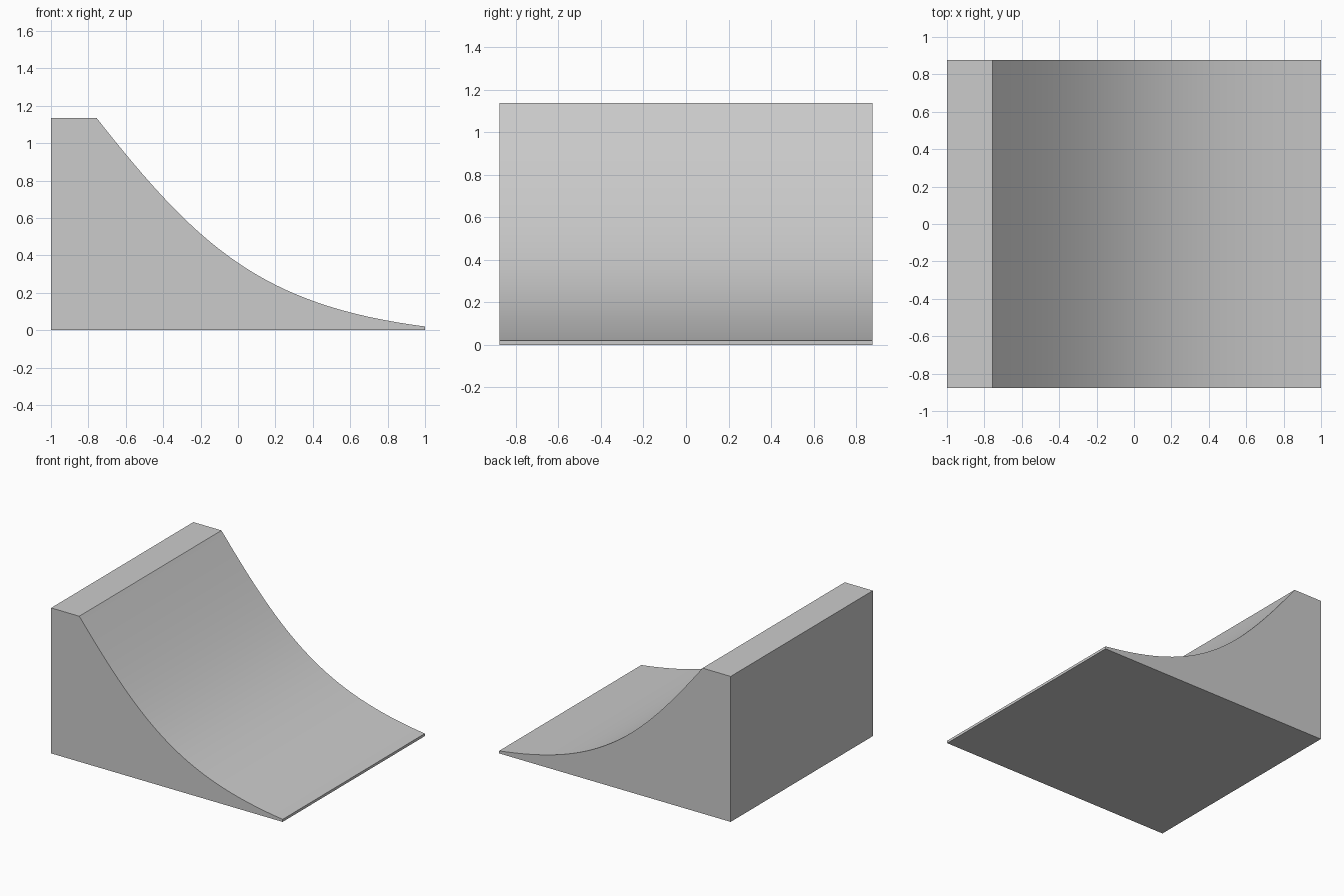
import bpy, bmesh
from mathutils import Vector
from mathutils.geometry import interpolate_bezier
from math import radians

if "Cube" in bpy.data.objects:
    bpy.data.objects.remove(bpy.data.objects["Cube"])

HALF_WIDTH = 0.877
HEIGHT = 1.136

# Concave riding surface, from the deck edge down to the thin front lip
curve = interpolate_bezier(Vector((-0.757, HEIGHT)), Vector((-0.211, 0.442)),
                           Vector((0.13, 0.133)), Vector((1.0, 0.02)), 33)

# Side profile: base, back wall, flat deck, curve
profile = [(1.0, 0.0), (-1.0, 0.0), (-1.0, HEIGHT)] + [(p[0], p[1]) for p in curve]

# Extrude the profile across the width
bm = bmesh.new()
side = bm.faces.new([bm.verts.new((x, -HALF_WIDTH, z)) for x, z in profile])
result = bmesh.ops.extrude_face_region(bm, geom=[side], use_keep_orig=True)
moved = [g for g in result["geom"] if isinstance(g, bmesh.types.BMVert)]
bmesh.ops.translate(bm, verts=moved, vec=(0, 2 * HALF_WIDTH, 0))
bmesh.ops.recalc_face_normals(bm, faces=bm.faces[:])

mesh = bpy.data.meshes.new("quarter_pipe_ramp")
bm.to_mesh(mesh)
bm.free()
ramp = bpy.data.objects.new("quarter_pipe_ramp", mesh)
bpy.context.collection.objects.link(ramp)

# Smooth the curve, keep the outer edges sharp
bpy.context.view_layer.objects.active = ramp
ramp.select_set(True)
bpy.ops.object.shade_smooth_by_angle(angle=radians(20))
